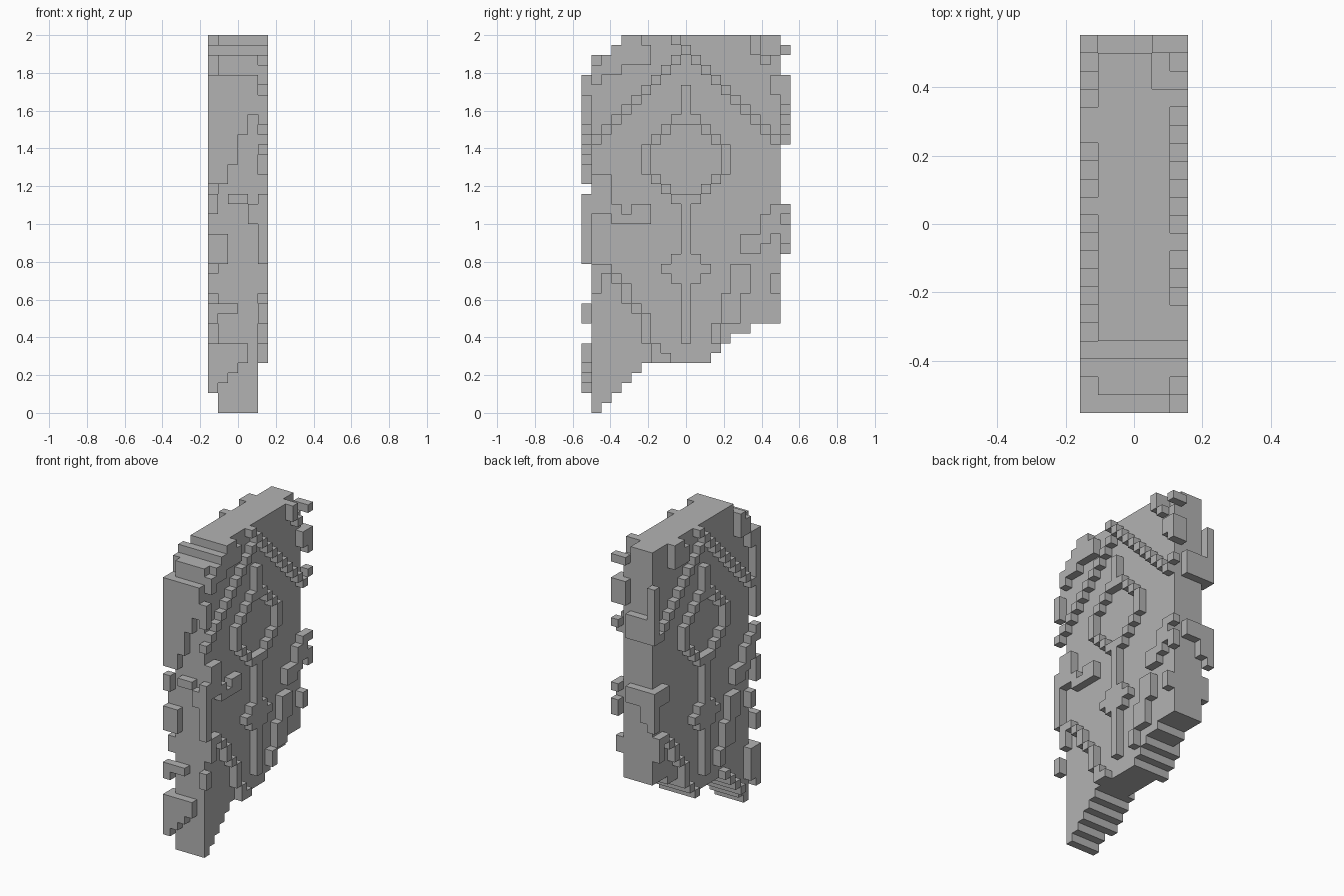
import bpy, bmesh
from mathutils import Vector

if "Cube" in bpy.data.objects:
    bpy.data.objects.remove(bpy.data.objects["Cube"], do_unlink=True)

UNIT = 2 / 38          # edge of one block
WIDE, DEEP = 6, 21     # grid size across x and y
MID = DEEP // 2

stone = bpy.data.materials.new("plain_grey")
stone.use_nodes = True
GREY = (0.45, 0.45, 0.45, 1)
stone.diffuse_color = GREY
stone.node_tree.nodes["Principled BSDF"].inputs["Base Color"].default_value = GREY


def place(corner):
    i, j, k = corner
    return Vector((i - WIDE / 2, j - DEEP / 2, k)) * UNIT


def build(name, cells):
    """Make one object from the exposed faces of a set of blocks."""
    bm = bmesh.new()
    for cell in sorted(cells):
        for axis in range(3):
            for step in (0, 1):
                beside = list(cell)
                beside[axis] += 1 if step else -1
                if tuple(beside) in cells:
                    continue
                u, v = (axis + 1) % 3, (axis + 2) % 3
                loop = []
                for a, b in ((0, 0), (1, 0), (1, 1), (0, 1)):
                    corner = list(cell)
                    corner[axis] += step
                    corner[u] += a
                    corner[v] += b
                    loop.append(bm.verts.new(place(corner)))
                if not step:
                    loop.reverse()
                bm.faces.new(loop)
    bmesh.ops.remove_doubles(bm, verts=bm.verts, dist=UNIT / 100)
    bmesh.ops.dissolve_limit(bm, angle_limit=0.01, verts=bm.verts, edges=bm.edges)
    mesh = bpy.data.meshes.new(name)
    bm.to_mesh(mesh)
    bm.free()
    mesh.materials.append(stone)
    obj = bpy.data.objects.new(name, mesh)
    bpy.context.collection.objects.link(obj)


def rects(*spans):
    """Blocks in inclusive rectangles: first, last, low, high."""
    return {(a, k) for first, last, low, high in spans
            for a in range(first, last + 1) for k in range(low, high + 1)}


def low(j):
    """Bottom of the body at a depth: stepped leg, then a rising back."""
    if j <= 6:
        return max(j - 1, 0)
    return 5 + sum(j >= edge for edge in (13, 14, 15, 17))


def high(j):
    """Top of the body, stepped at the front."""
    return 38 if j >= 4 else 37 if j == 3 else 36


# Body slab
body = {(i, j, k) for i in range(1, WIDE - 1) for j in range(1, DEEP - 1)
        for k in range(low(j), high(j))}
body -= {(4, j, k) for j in (18, 19) for k in (36, 37)}
build("body_slab", body)

# Relief shared by both sides: chevron, ring, stem and cross
emblem = set()
for side in (-1, 1):
    emblem |= {(MID + side * d, 36 - d) for d in range(10)}
    for d in range(1, 4):
        emblem |= {(MID + side * d, 25 + s * (5 - d)) for s in (-1, 1)}
    emblem |= {(MID + side * 4, k) for k in (24, 25, 26)}
emblem |= rects((MID, MID, 29, 32), (MID, MID, 7, 21))
for k, reach in ((15, 1), (14, 2), (13, 1)):
    emblem |= rects((MID - reach, MID + reach, k, k))

# Details that repeat on the other side turned half way round
turned = rects(
    (1, 2, 14, 14), (3, 3, 13, 13), (4, 4, 11, 12), (5, 5, 10, 10),
    (6, 6, 7, 9), (7, 7, 5, 6), (8, 8, 5, 5), (1, 1, 12, 13),    # front brace
    (15, 16, 12, 14), (14, 15, 9, 11), (13, 13, 7, 8),           # back brace
    (16, 17, 16, 17), (18, 18, 17, 19), (19, 19, 18, 20),        # side ledge
    (4, 5, 35, 37), (6, 6, 35, 36), (9, 9, 37, 37),              # top edge
    (17, 17, 36, 37), (18, 18, 35, 35), (19, 19, 32, 33),
    (19, 19, 12, 13))

# Details on one side only
left_only = rects((1, 2, 20, 23), (3, 6, 19, 19), (3, 3, 20, 20), (5, 6, 20, 20),
                  (2, 2, 34, 35), (3, 3, 34, 36), (1, 1, 33, 34))
right_only = rects((18, 19, 19, 20), (1, 1, 3, 6), (2, 2, 34, 35), (3, 3, 34, 36))
right_only |= {(j, low(j)) for j in range(3, 7)}


def on_body(cells):
    return {(j, k) for j, k in cells if low(j) <= k < high(j)}


left = on_body(emblem | turned | left_only)
right = on_body(emblem | {(DEEP - 1 - j, k) for j, k in turned} | right_only)
build("left_relief", {(WIDE - 1, j, k) for j, k in left})
build("right_relief", {(0, j, k) for j, k in right})

# Front relief: upper plate, bars, ledges and lower stepped plate
front = rects(
    (0, 1, 23, 33), (2, 2, 25, 33), (3, 3, 28, 33), (4, 4, 30, 33),
    (2, 3, 21, 21), (4, 5, 19, 20), (5, 5, 15, 21), (0, 1, 15, 17),
    (0, 0, 20, 21), (0, 2, 10, 10), (5, 5, 9, 10), (0, 0, 9, 9),
    (5, 5, 29, 31), (5, 5, 26, 26))
for i, bottom in enumerate((2, 3, 4, 5)):
    front |= rects((i, i, bottom, 6))
build("front_relief", {(i, 0, k) for i, k in front})

# Back relief: upper blocks, plate, hooked bar and top block
back = rects(
    (4, 5, 31, 33), (5, 5, 28, 28), (0, 3, 27, 29), (0, 0, 30, 33),
    (0, 3, 19, 20), (1, 1, 17, 18), (0, 0, 16, 18), (5, 5, 20, 20),
    (5, 5, 17, 18), (4, 5, 36, 36))
build("back_relief", {(i, DEEP - 1, k) for i, k in back})
